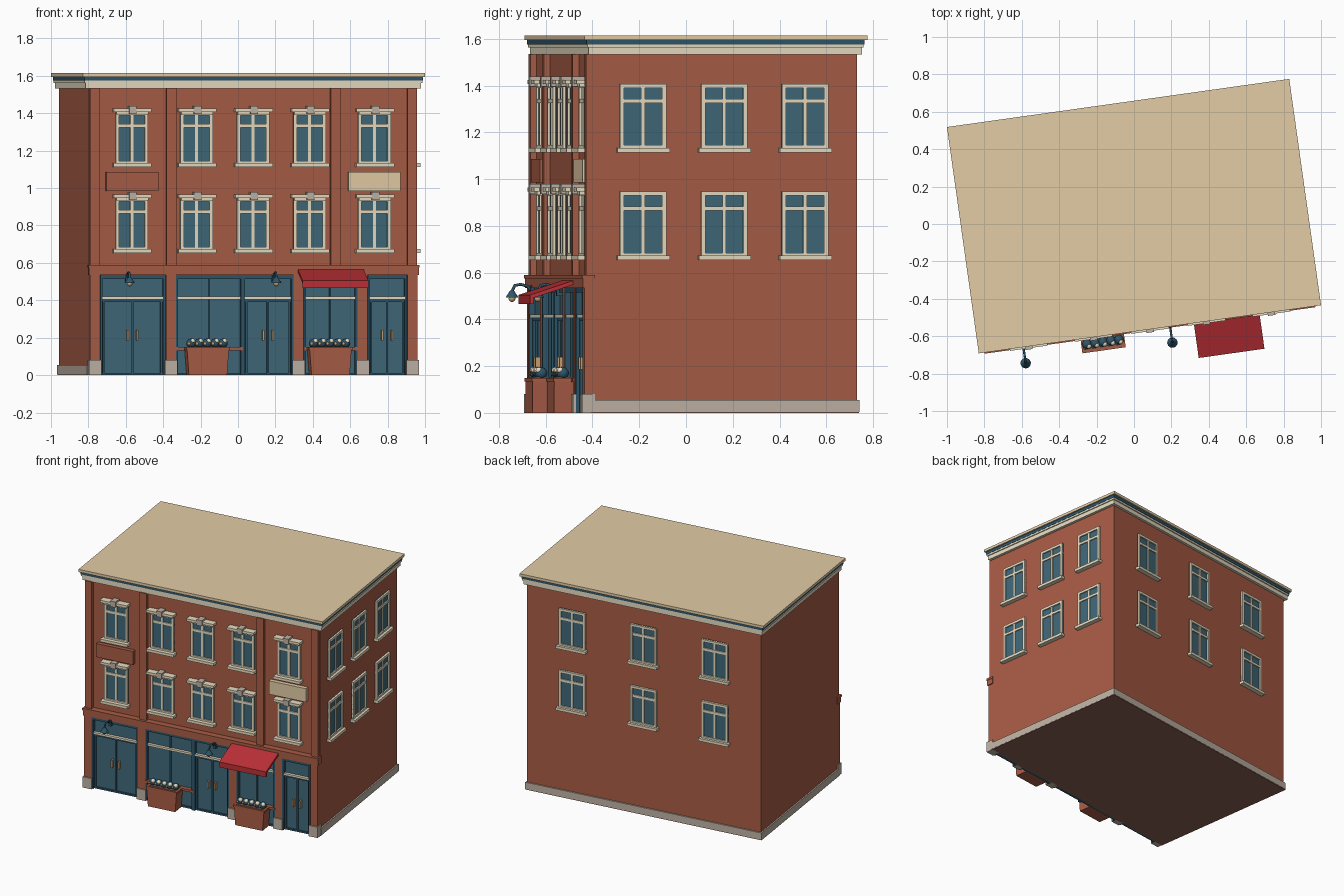
import bpy, bmesh, math
from mathutils import Matrix, Vector

cube = bpy.data.objects.get("Cube")
if cube:
    bpy.data.objects.remove(cube)


def material(name, hexa):
    srgb = [int(hexa[i:i + 2], 16) / 255 for i in (0, 2, 4)]
    col = [c / 12.92 if c < 0.04 else ((c + 0.055) / 1.055) ** 2.4 for c in srgb] + [1]
    m = bpy.data.materials.new(name)
    m.diffuse_color = col
    m.use_nodes = True
    m.node_tree.nodes["Principled BSDF"].inputs["Base Color"].default_value = col
    return m


BRICK = material("brick red", "A85C45")
CREAM = material("cream trim", "EADFC4")
GLASS = material("blue glass", "3F6878")
TEAL = material("dark teal paint", "2E566A")
STONE = material("grey stone", "BFB2A4")
TAN = material("tan roof", "E3CCA6")
RED = material("awning red", "BC3036")
FLOOR = material("brown floor", "8C6156")
BRASS = material("brass", "C8A070")

# The whole building is turned a little; each wall has its own frame (along, outward = -y, up)
W, D = 0.885, 0.571
PLACE = Matrix.Translation((0, 0.042, 0)) @ Matrix.Rotation(math.radians(8), 4, 'Z')
ID = Matrix.Identity(4)
FRONT = Matrix.Translation((0, -D, 0))
RIGHT = Matrix.Rotation(math.pi / 2, 4, 'Z') @ Matrix.Translation((0, -W, 0))
BACK = Matrix.Rotation(math.pi, 4, 'Z') @ Matrix.Translation((0, -D, 0))
parts = {}


def part(name, mat):
    if name not in parts:
        parts[name] = (bmesh.new(), mat)
    return parts[name][0]


def box(name, mat, x0, x1, d0, d1, z0, z1, frame=FRONT):
    """Box on a wall; d is the distance outward from the wall."""
    size = Matrix.Diagonal((x1 - x0, d1 - d0, z1 - z0, 1))
    mid = Matrix.Translation(((x0 + x1) / 2, -(d0 + d1) / 2, (z0 + z1) / 2))
    bmesh.ops.create_cube(part(name, mat), size=1, matrix=frame @ mid @ size)


def slab(name, mat, hx, hy, z0, z1):
    box(name, mat, -hx, hx, -hy, hy, z0, z1, ID)


def cone(name, mat, loc, r1, r2, h, rot=ID, seg=12):
    bmesh.ops.create_cone(part(name, mat), cap_ends=True, segments=seg, radius1=r1, radius2=r2,
                          depth=h, matrix=FRONT @ Matrix.Translation(loc) @ rot)


def ball(name, mat, loc, r):
    bmesh.ops.create_icosphere(part(name, mat), subdivisions=2, radius=r,
                               matrix=FRONT @ Matrix.Translation(loc))


def extrude(name, mat, points, offset):
    """Extrude a flat outline, given in the front wall's frame."""
    bm = part(name, mat)
    face = bm.faces.new([bm.verts.new(FRONT @ Vector(p)) for p in points])
    ext = bmesh.ops.extrude_face_region(bm, geom=[face], use_keep_orig=True)
    verts = [g for g in ext["geom"] if isinstance(g, bmesh.types.BMVert)]
    bmesh.ops.translate(bm, verts=verts, vec=offset)


def window(side, frame, x, z, w, sill_out, sill_w):
    h, t = 0.28, 0.018
    fr, hw = side + "_window_frames", w / 2
    box(side + "_window_glass", GLASS, x - hw, x + hw, 0, 0.006, z, z + h, frame)
    for s in (-1, 1):
        c = x + s * (hw - t / 2)
        box(fr, CREAM, c - t / 2, c + t / 2, 0, 0.016, z, z + h, frame)
    box(fr, CREAM, x - 0.008, x + 0.008, 0, 0.013, z, z + h, frame)
    for zz, out in ((z, 0.016), (z + 0.198, 0.014), (z + h - t, 0.016)):
        box(fr, CREAM, x - hw, x + hw, 0, out, zz, zz + t, frame)
    box(side + "_window_sills", CREAM, x - sill_w / 2, x + sill_w / 2, 0, sill_out,
        z - 0.014, z + 0.006, frame)


# Main block, plinth and cornice
slab("walls", BRICK, W, D, 0.03, 1.54)
slab("floor", FLOOR, W + 0.009, D + 0.008, 0, 0.004)
box("plinth", STONE, -W - 0.01, W + 0.01, -D - 0.01, D - 0.005, 0.004, 0.055, ID)
slab("cornice_lower", CREAM, 0.905, 0.59, 1.532, 1.562)
slab("cornice_upper", CREAM, 0.912, 0.597, 1.562, 1.575)
slab("cornice_band", TEAL, 0.914, 0.6, 1.575, 1.595)
slab("roof", TAN, 0.924, 0.611, 1.595, 1.615)

# Front pilasters, stone feet and fascia
for x in (-0.857, -0.447, 0.242, 0.588, 0.857):
    box("ground_pilasters", BRICK, x - 0.027, x + 0.027, -0.01, 0.035, 0.05, 0.54)
    box("pilaster_feet", STONE, x - 0.034, x + 0.034, -0.01, 0.046, 0.0, 0.08)
for x in (-0.857, -0.443, 0.443, 0.857):
    box("upper_pilasters", BRICK, x - 0.026, x + 0.026, -0.01, 0.027, 0.58, 1.535)
box("fascia", BRICK, -0.89, 0.89, -0.01, 0.042, 0.535, 0.585)
box("fascia_cap", BRICK, -0.893, 0.893, -0.01, 0.046, 0.575, 0.59)

# Windows on front, right and back walls
for z in (0.667, 1.127):
    for x in (-0.655, -0.305, 0, 0.305, 0.655):
        window("front", FRONT, x, z, 0.175, 0.045, 0.205)
        box("lintels", CREAM, x - 0.086, x + 0.086, 0, 0.035, z + 0.266, z + 0.285)
        box("lintels", CREAM, x - 0.102, x + 0.102, 0, 0.05, z + 0.28, z + 0.298)
        box("keystones", STONE, x - 0.02, x + 0.02, 0, 0.057, z + 0.27, z + 0.312)
    for x in (-0.354, -0.003, 0.346):
        window("right", RIGHT, x, z, 0.2, 0.034, 0.225)
    for x in (-0.54, 0, 0.54):
        window("back", BACK, x, z, 0.2, 0.034, 0.225)

# Blank sign boards
for name, mat, x in (("left_sign", BRICK, -0.655), ("right_sign", TAN, 0.653)):
    box(name, mat, x - 0.14, x + 0.14, 0, 0.03, 0.985, 1.085)


# Shop front bays: teal frame, glass panes, cream transom
def bay(x0, x1, door):
    box("shop_glass", GLASS, x0 - 0.01, x1 + 0.01, 0, 0.009, 0, 0.54)
    mid = (x0 + x1) / 2
    for x in (x0 + 0.006, x1 - 0.006):
        box("shop_frames", TEAL, x - 0.006, x + 0.006, 0, 0.034, 0, 0.525)
    box("shop_frames", TEAL, x0, x1, 0, 0.034, 0.515, 0.537)
    box("shop_frames", TEAL, x0, x1, 0, 0.02, 0, 0.012)
    box("shop_transoms", CREAM, x0 + 0.012, x1 - 0.012, 0, 0.03, 0.405, 0.42)
    box("shop_frames", TEAL, mid - 0.005, mid + 0.005, 0, 0.02, 0, 0.405 if door else 0.52)
    if door:
        box("shop_frames", TEAL, x0, x1, 0, 0.02, 0.392, 0.405)
        for s in (-1, 1):
            edge = mid + s * ((x1 - x0) / 2 - 0.02)
            box("shop_frames", TEAL, edge - 0.005, edge + 0.005, 0, 0.02, 0, 0.4)
            c = mid + s * 0.026
            box("door_handles", BRASS, c - 0.005, c + 0.005, 0.006, 0.034, 0.185, 0.24)
    else:
        box("shop_sills", BRICK, x0, x1, 0, 0.04, 0.133, 0.15)


bay(-0.828, -0.477, True)
bay(-0.42, -0.058, False)
bay(-0.058, 0.215, True)
bay(0.27, 0.56, False)
bay(0.616, 0.828, True)

# Awning: sloping sheet with a short valance
AWNING = [(0.03, 0.57), (0.228, 0.505), (0.228, 0.465), (0.214, 0.465), (0.214, 0.492),
          (0.03, 0.552)]
extrude("awning", RED, [(0.237, -d, z) for d, z in AWNING], (0.355, 0, 0))

# Planters with foliage and blossoms
for x in (-0.258, 0.404):
    outline = [(x + sx * hw, -0.02, z) for sx, hw, z in
               ((-1, 0.103, 0), (1, 0.103, 0), (1, 0.113, 0.135), (-1, 0.113, 0.135))]
    extrude("planters", BRICK, outline, (0, -0.093, 0))
    box("planter_rims", BRICK, x - 0.117, x + 0.117, 0.018, 0.117, 0.135, 0.15)
    box("planter_soil", FLOOR, x - 0.1, x + 0.1, 0.03, 0.105, 0.148, 0.154)
    for i in range(5):
        px = x + (i - 2) * 0.043
        ball("foliage", TEAL, (px, -0.072, 0.17), 0.026)
        ball("blossoms", CREAM, (px + 0.008, -0.084, 0.182), 0.014)
        ball("small_blossoms", BRASS, (px - 0.012, -0.09, 0.168), 0.009)

# Gooseneck lamps
ARM = [(0.04, 0.52), (0.06, 0.542), (0.09, 0.55), (0.115, 0.545), (0.127, 0.52)]
for x in (-0.683, 0.109):
    box("lamp_plates", TEAL, x - 0.01, x + 0.01, 0.02, 0.047, 0.5, 0.545)
    for (d0, z0), (d1, z1) in zip(ARM, ARM[1:]):
        a, b = Vector((x, -d0, z0)), Vector((x, -d1, z1))
        rot = (b - a).to_track_quat('Z', 'Y').to_matrix().to_4x4()
        cone("lamp_arms", TEAL, (a + b) / 2, 0.006, 0.006, (b - a).length + 0.004, rot, 8)
    cone("lamp_shades", TEAL, (x, -0.127, 0.508), 0.028, 0.009, 0.03)
    ball("lamp_bulbs", BRASS, (x, -0.127, 0.489), 0.015)

# Turn every part into an object
ROUND = ("foliage", "blossoms", "small_blossoms", "lamp_bulbs", "lamp_arms", "lamp_shades")
for name, (bm, mat) in parts.items():
    bmesh.ops.recalc_face_normals(bm, faces=bm.faces)
    for f in bm.faces:
        f.smooth = name in ROUND and len(f.verts) < 5
    mesh = bpy.data.meshes.new(name)
    bm.to_mesh(mesh)
    bm.free()
    mesh.materials.append(mat)
    obj = bpy.data.objects.new(name, mesh)
    obj.matrix_world = PLACE
    bpy.context.collection.objects.link(obj)
